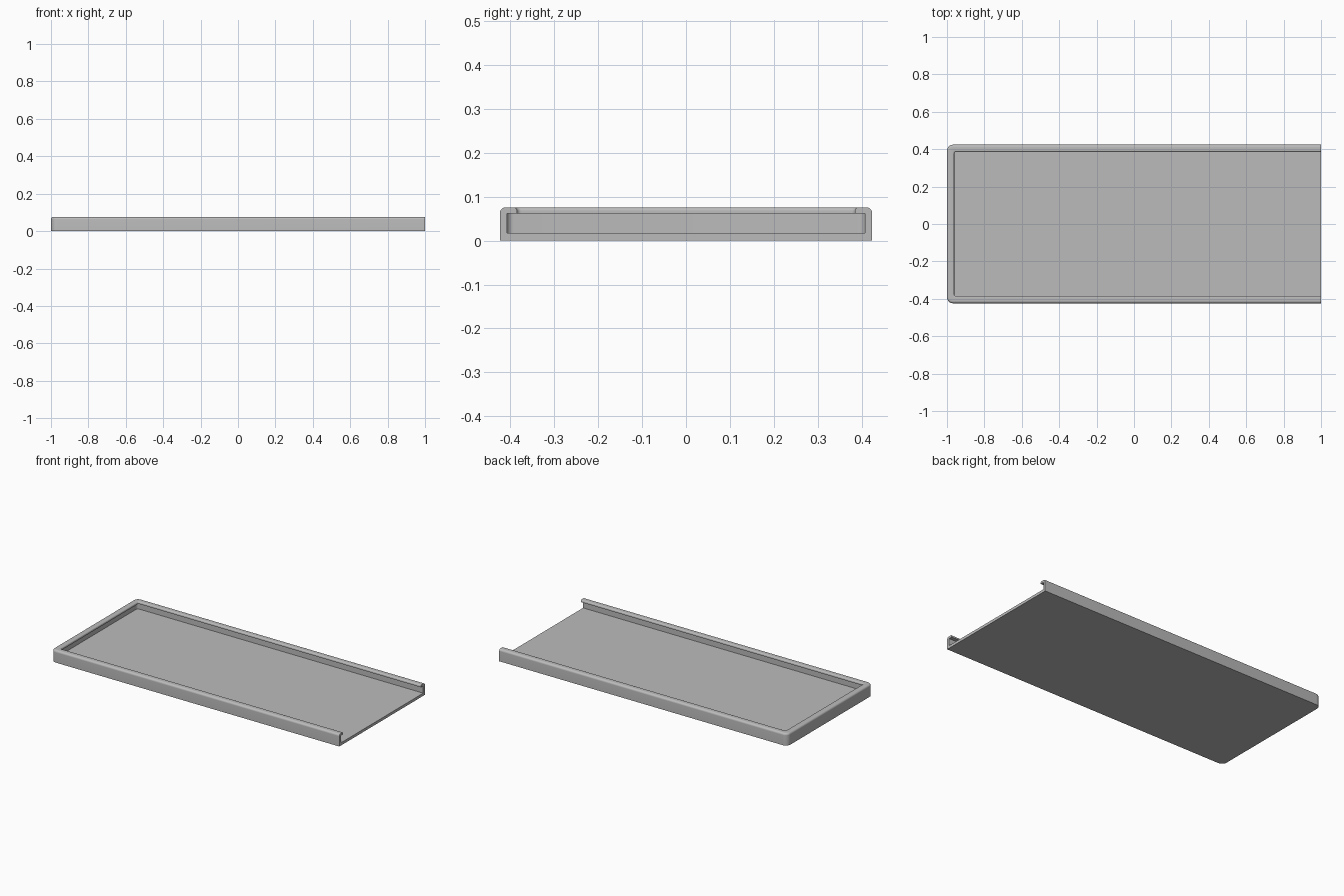
import bpy
import bmesh
from math import sin, cos, pi, radians

cube = bpy.data.objects.get("Cube")
if cube:
    bpy.data.objects.remove(cube, do_unlink=True)

HALF_X, HALF_Y, HEIGHT = 1.0, 0.424, 0.076
WALL, FLOOR, LIP, LIP_UNDER = 0.016, 0.017, 0.039, 0.062
CORNER = 0.032
STEPS = 8


def arc(cx, cy, r, start, end):
    """Points on an arc, angles in degrees."""
    angles = [radians(start + (end - start) * i / STEPS) for i in range(STEPS + 1)]
    return [(cx + r * cos(a), cy + r * sin(a)) for a in angles]


def u_path(inset):
    """Three-sided outline, open at +x, with rounded corners."""
    r = max(CORNER - inset, 0.01)
    x, y = -HALF_X + inset, HALF_Y - inset
    return ([(HALF_X, y)] + arc(x + r, y - r, r, 90, 180)
            + arc(x + r, -y + r, r, 180, 270) + [(HALF_X, -y)])


# Wall section as (inset, height): outer wall, rounded rim, overhanging lip, inner wall
outer_r, inner_r = 0.013, 0.008
profile = [(0, 0)]
profile += arc(outer_r, HEIGHT - outer_r, outer_r, 180, 90)
profile += arc(LIP - inner_r, HEIGHT - inner_r, inner_r, 90, 0)
profile += [(LIP, LIP_UNDER), (WALL, LIP_UNDER), (WALL, FLOOR)]

bm = bmesh.new()
rings = [[bm.verts.new((x, y, z)) for x, y in u_path(inset)] for inset, z in profile]

# Skin the wall between neighbouring rings
for a, b in zip(rings, rings[1:]):
    for i in range(len(a) - 1):
        bm.faces.new((a[i], a[i + 1], b[i + 1], b[i]))

# Underside, floor and the cut section at the open end
bm.faces.new(rings[0])
bm.faces.new(rings[-1])
bm.faces.new([r[0] for r in rings] + [r[-1] for r in reversed(rings)])
bmesh.ops.recalc_face_normals(bm, faces=bm.faces[:])

mesh = bpy.data.meshes.new("tray")
bm.to_mesh(mesh)
bm.free()
tray = bpy.data.objects.new("tray", mesh)
bpy.context.collection.objects.link(tray)

# Plain grey
grey = bpy.data.materials.new("plain_grey")
grey.use_nodes = True
colour = (0.5, 0.5, 0.5, 1)
grey.diffuse_color = colour
grey.node_tree.nodes["Principled BSDF"].inputs["Base Color"].default_value = colour
mesh.materials.append(grey)

# Smooth rounded edges, keep the hard ones
bpy.ops.object.select_all(action="DESELECT")
tray.select_set(True)
bpy.context.view_layer.objects.active = tray
bpy.ops.object.shade_smooth_by_angle(angle=radians(30))
